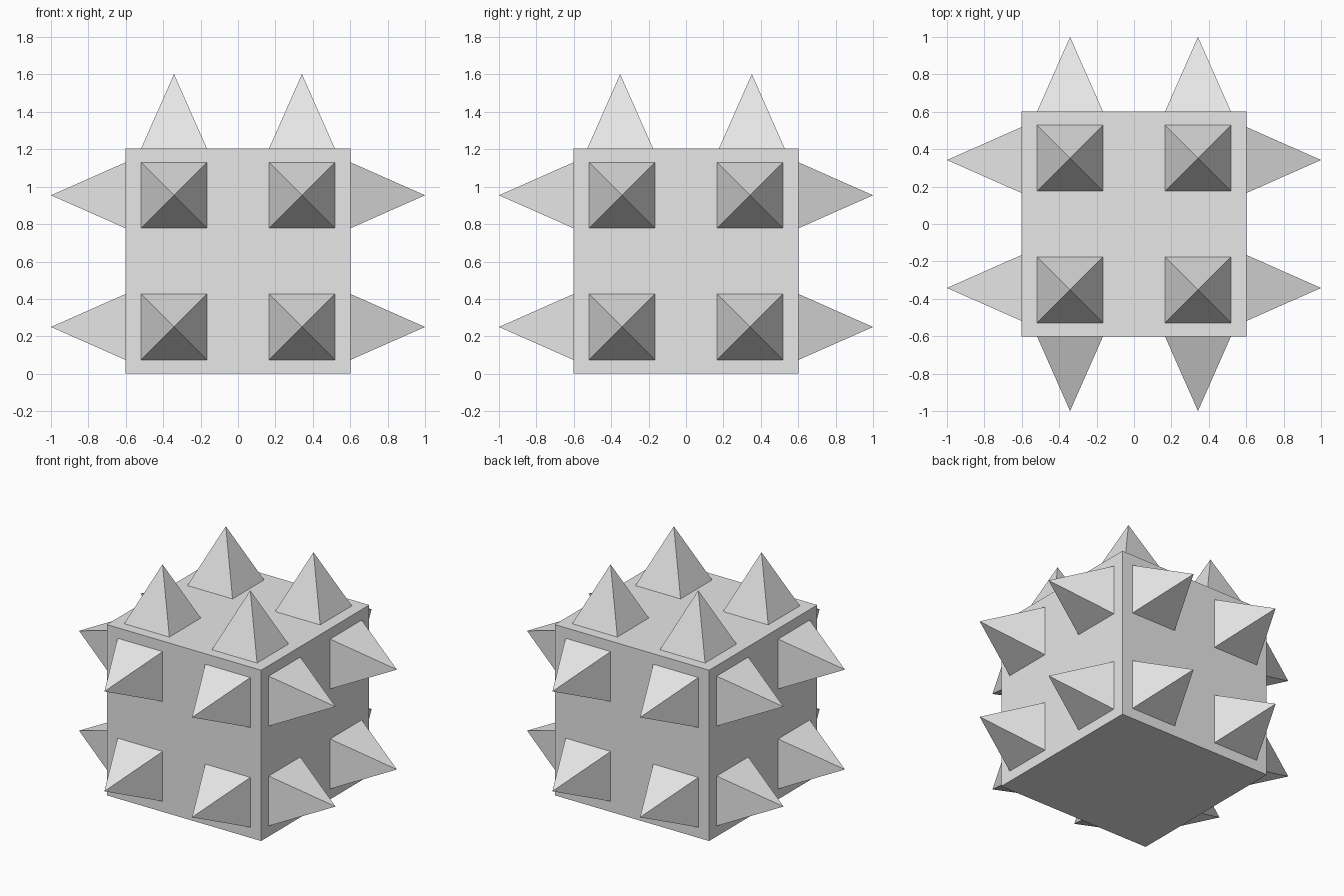
import bpy
import bmesh
from mathutils import Matrix, Vector

cube = bpy.data.objects.get("Cube")
if cube:
    bpy.data.objects.remove(cube, do_unlink=True)

HALF = 0.602          # half the block's edge
TIP = 1.0             # spike tip distance from the block's centre
SPIKE_HALF = 0.176    # half the spike's square base
NEAR, FAR = 0.342, 0.352
CENTRE = Vector((0, 0, HALF))

stone = bpy.data.materials.new("light_grey")
stone.use_nodes = True
stone.diffuse_color = (0.8, 0.8, 0.8, 1)
stone.node_tree.nodes["Principled BSDF"].inputs["Base Color"].default_value = (0.8, 0.8, 0.8, 1)


def add_object(name, bm):
    mesh = bpy.data.meshes.new(name)
    bm.to_mesh(mesh)
    bm.free()
    mesh.materials.append(stone)
    obj = bpy.data.objects.new(name, mesh)
    bpy.context.collection.objects.link(obj)


def add_spike(name, out, side, along, u, v):
    """Four-sided spike on the face pointing out, offset u by side and v by along."""
    bm = bmesh.new()
    axes = Matrix((side, along, out)).transposed()
    corners = [(-1, -1), (1, -1), (1, 1), (-1, 1)]
    base = [bm.verts.new(CENTRE + axes @ Vector((u + a * SPIKE_HALF, v + b * SPIKE_HALF, HALF)))
            for a, b in corners]
    tip = bm.verts.new(CENTRE + axes @ Vector((u, v, TIP)))
    for i in range(4):
        bm.faces.new((base[i], base[(i + 1) % 4], tip))
    bm.faces.new(base[::-1])
    bmesh.ops.recalc_face_normals(bm, faces=bm.faces)
    add_object(name, bm)


# Block
bm = bmesh.new()
bmesh.ops.create_cube(bm, size=2 * HALF, matrix=Matrix.Translation(CENTRE))
add_object("block", bm)

# Four spikes on every face but the underside
X, Y, Z = Vector((1, 0, 0)), Vector((0, 1, 0)), Vector((0, 0, 1))
faces = {
    "front": (-Y, X, Z),
    "back": (Y, -X, Z),
    "left": (X, Y, Z),
    "right": (-X, -Y, Z),
    "top": (Z, X, Y),
}
for face, (out, side, along) in faces.items():
    for i, (u, v) in enumerate([(-1, -1), (1, -1), (1, 1), (-1, 1)], 1):
        add_spike(f"{face}_spike_{i}", out, side, along, u * NEAR, v * FAR)
